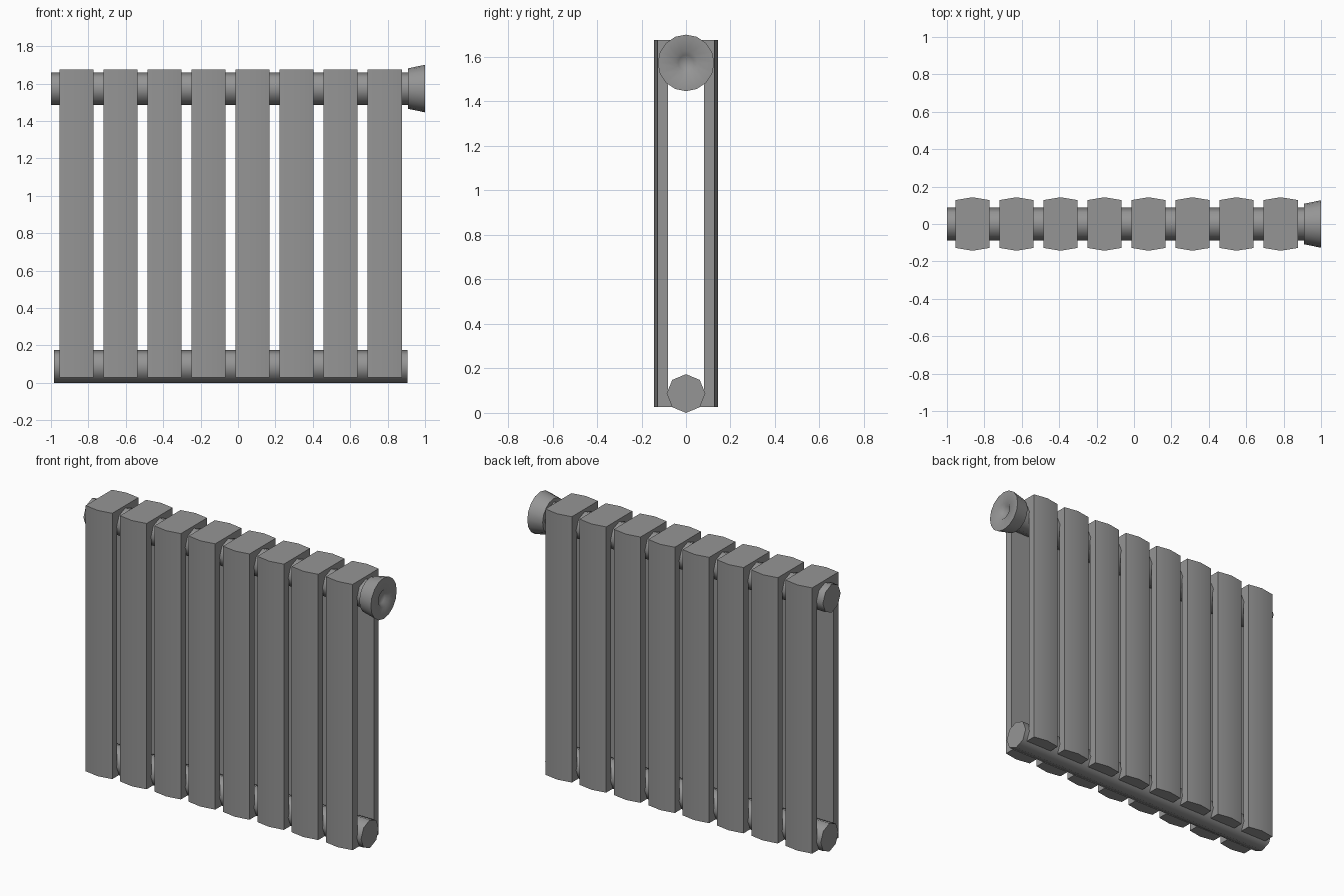
import bpy, bmesh, math
from mathutils import Matrix

if "Cube" in bpy.data.objects:
    bpy.data.objects.remove(bpy.data.objects["Cube"])

# Painted metal
metal = bpy.data.materials.new("grey_metal")
metal.use_nodes = True
GREY = (0.3, 0.3, 0.3, 1)
metal.diffuse_color = GREY
metal.node_tree.nodes["Principled BSDF"].inputs["Base Color"].default_value = GREY


def add_object(name, mesh, location=(0, 0, 0)):
    obj = bpy.data.objects.new(name, mesh)
    bpy.context.collection.objects.link(obj)
    obj.location = location
    return obj


def finish(bm, name, angle):
    """Turn the bmesh into a smooth mesh with sharp edges above the angle."""
    bmesh.ops.recalc_face_normals(bm, faces=bm.faces)
    mesh = bpy.data.meshes.new(name)
    bm.to_mesh(mesh)
    bm.free()
    mesh.materials.append(metal)
    mesh.shade_smooth()
    mesh.set_sharp_from_angle(angle=math.radians(angle))
    return mesh


def lathe_x(name, profile, sides, z):
    """Spin (x, radius) points about the x axis, one vertex at the bottom."""
    bm = bmesh.new()
    rings = []
    for x, r in profile:
        ring = []
        for i in range(sides):
            a = 2 * math.pi * i / sides
            ring.append(bm.verts.new((x, r * math.sin(a), -r * math.cos(a))))
        rings.append(ring)
    for a, b in zip(rings, rings[1:]):
        for i in range(sides):
            j = (i + 1) % sides
            bm.faces.new((a[i], a[j], b[j], b[i]))
    bmesh.ops.remove_doubles(bm, verts=bm.verts, dist=0.0001)
    return add_object(name, finish(bm, name, 50), (0, 0, z))


def section_mesh():
    """A tall frame with bowed front and back and a slot through its sides."""
    bottom, top = 0.027, 1.675
    slot_y, slot_bottom, slot_top = 0.08, 0.1, 1.57
    bm = bmesh.new()
    layers = []
    for x, y in ((-0.091, 0.128), (0, 0.143), (0.091, 0.128)):
        outer = [(-y, bottom), (y, bottom), (y, top), (-y, top)]
        inner = [(-slot_y, slot_bottom), (slot_y, slot_bottom),
                 (slot_y, slot_top), (-slot_y, slot_top)]
        layers.append([[bm.verts.new((x, *p)) for p in loop]
                       for loop in (outer, inner)])
    for i in range(4):
        j = (i + 1) % 4
        for a, b in zip(layers, layers[1:]):
            for k in range(2):
                bm.faces.new((a[k][i], a[k][j], b[k][j], b[k][i]))
        for outer, inner in (layers[0], layers[-1]):
            bm.faces.new((outer[i], outer[j], inner[j], inner[i]))
    return finish(bm, "section", 30)


# Row of eight sections
mesh = section_mesh()
for n in range(8):
    add_object(f"section_{n + 1}", mesh, (-0.864 + 0.2355 * n, 0, 0))

# Connecting pipes
R = 0.087
lathe_x("bottom_pipe", [(-0.985, 0), (-0.985, R), (0.905, R), (0.905, 0)], 8, R)
lathe_x("top_pipe", [(-1, 0), (-1, R), (0.93, R), (0.93, 0)], 8, 1.573)

# Flared valve knob with a dished centre
lathe_x("valve_knob", [(0.908, 0), (0.908, 0.108), (1, 0.127), (1, 0.053),
                       (0.982, 0.035), (0.975, 0)], 16, 1.573)
